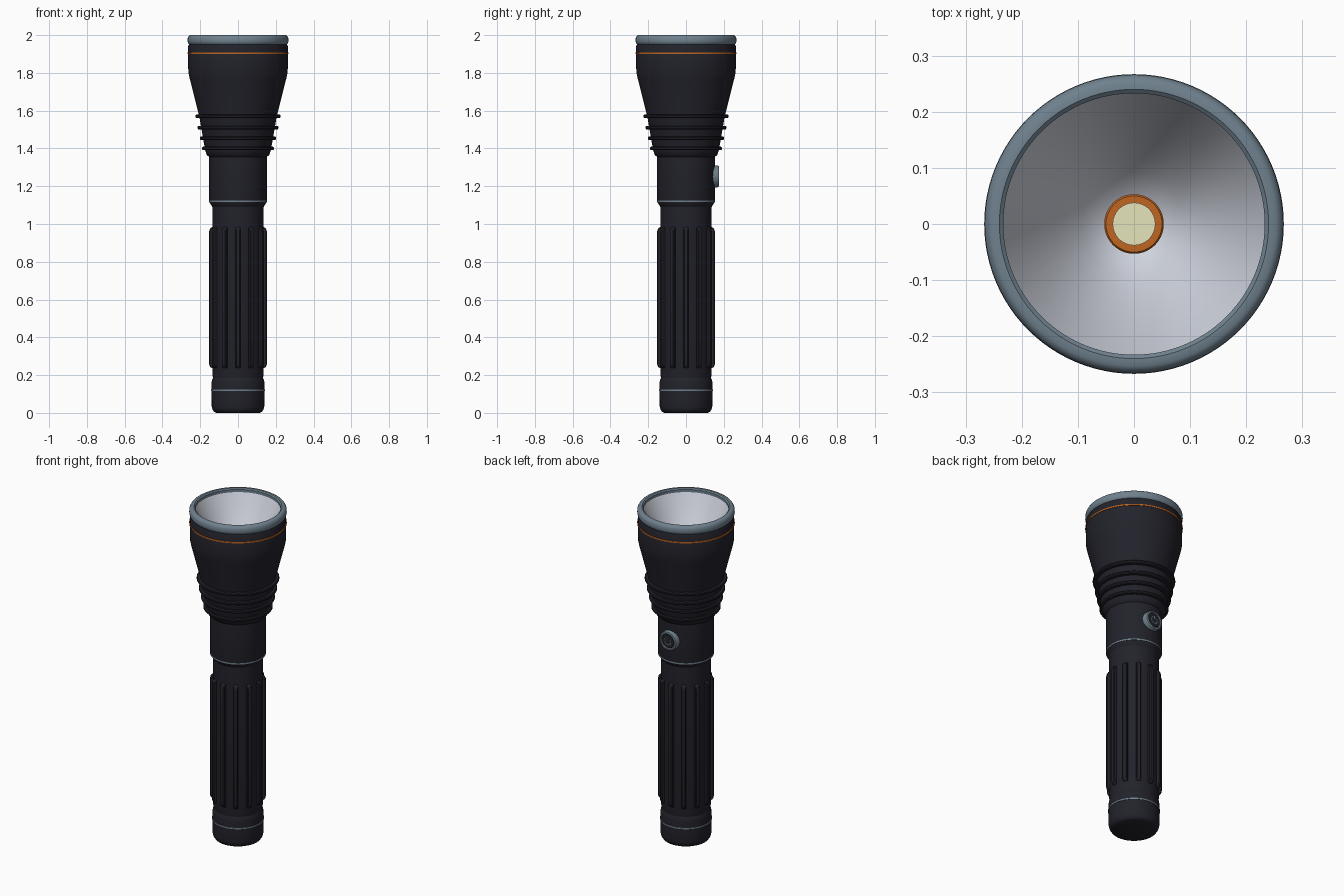
import bpy
import math
from mathutils import Matrix, Vector

if "Cube" in bpy.data.objects:
    bpy.data.objects.remove(bpy.data.objects["Cube"], do_unlink=True)


def material(name, r, g, b):
    m = bpy.data.materials.new(name)
    m.use_nodes = True
    m.diffuse_color = (r, g, b, 1)
    m.node_tree.nodes["Principled BSDF"].inputs["Base Color"].default_value = (r, g, b, 1)
    return m


BLACK = material("matte black", 0.016, 0.016, 0.024)
STEEL = material("blue grey steel", 0.16, 0.22, 0.27)
MIRROR = material("reflector silver", 0.62, 0.65, 0.72)
ORANGE = material("orange", 0.52, 0.13, 0.015)
LAMP = material("warm lamp", 0.78, 0.78, 0.5)


def build(name, verts, faces, mat, angle=35):
    mesh = bpy.data.meshes.new(name)
    mesh.from_pydata(verts, [], faces)
    mesh.materials.append(mat)
    obj = bpy.data.objects.new(name, mesh)
    bpy.context.collection.objects.link(obj)
    bpy.ops.object.select_all(action="DESELECT")
    obj.select_set(True)
    bpy.context.view_layer.objects.active = obj
    bpy.ops.object.shade_smooth_by_angle(angle=math.radians(angle))
    return obj


def lathe(name, profile, mat, steps=96, closed=False, caps=(False, False), angle=35):
    """Spin (radius, height) points, listed upwards on the outside, about z."""
    verts, faces = [], []
    for r, z in profile:
        for i in range(steps):
            a = math.tau * i / steps
            verts.append((r * math.cos(a), r * math.sin(a), z))
    n = len(profile)
    for k in range(n if closed else n - 1):
        lo, hi = k * steps, (k + 1) % n * steps
        for i in range(steps):
            j = (i + 1) % steps
            faces.append((lo + i, lo + j, hi + j, hi + i))
    if caps[0]:
        faces.append(tuple(reversed(range(steps))))
    if caps[1]:
        faces.append(tuple(range((n - 1) * steps, n * steps)))
    return build(name, verts, faces, mat, angle)


def band(name, r, z, height, mat, depth=0.012):
    h = height / 2
    return lathe(name, [(r - depth, z - h), (r, z - h), (r, z + h), (r - depth, z + h)],
                 mat, closed=True)


# Tail cap, grip tube and switch collar
lathe("tail_cap", [(0.115, 0), (0.127, 0.006), (0.135, 0.018), (0.139, 0.035),
                   (0.14, 0.16), (0.137, 0.175), (0.131, 0.19)], BLACK, caps=(True, True))
lathe("grip_tube", [(0.131, 0.18), (0.136, 0.205), (0.136, 1.1)], BLACK)
lathe("switch_collar", [(0.136, 1.09), (0.142, 1.1), (0.15, 1.112), (0.153, 1.125),
                        (0.153, 1.36)], BLACK)
band("tail_trim", 0.142, 0.12, 0.008, STEEL)
band("collar_trim", 0.153, 1.12, 0.008, STEEL)

# Raised grip ribs with rounded ends
RIBS = 12
for i in range(RIBS):
    spin = Matrix.Rotation(math.tau * i / RIBS, 4, "Z")
    section = [(-0.013, 0.12), (-0.013, 0.149), (-0.009, 0.154), (0.009, 0.154),
               (0.013, 0.149), (0.013, 0.12)]
    levels = [(0.235, -0.022), (0.24, -0.01), (0.25, -0.003), (0.265, 0),
              (0.955, 0), (0.97, -0.003), (0.98, -0.01), (0.985, -0.022)]
    verts, faces = [], []
    w = len(section)
    for z, drop in levels:
        verts += [spin @ Vector((x, -max(0.12, r + drop), z)) for x, r in section]
    for k in range(len(levels) - 1):
        for s in range(w - 1):
            a = k * w + s
            faces.append((a, a + w, a + w + 1, a + 1))
    faces += [tuple(range(w)), tuple(reversed(range(len(verts) - w, len(verts))))]
    rib = build(f"grip_rib_{i + 1}", verts, faces, BLACK)
    for f in rib.data.polygons:
        mid = f.center
        if f.normal.dot(Vector((mid.x, mid.y, 0))) < -0.01:
            rib.data.flip_normals()
            break

# Flared head and cooling fins
lathe("head_shell", [(0.153, 1.355), (0.165, 1.365), (0.174, 1.39), (0.205, 1.57),
                     (0.257, 1.775), (0.262, 1.8), (0.264, 1.83), (0.264, 1.94),
                     (0.258, 1.952)], BLACK)
for i, z in enumerate((1.4, 1.455, 1.51, 1.57)):
    r = 0.186 + 0.012 * i
    lathe(f"cooling_fin_{i + 1}", [(r - 0.03, z - 0.009), (r, z - 0.009), (r + 0.004, z - 0.004),
          (r + 0.004, z + 0.004), (r, z + 0.009), (r - 0.03, z + 0.009)], BLACK, closed=True)
band("head_stripe", 0.267, 1.905, 0.008, ORANGE)

# Bezel, reflector and lamp
lathe("bezel", [(0.233, 1.95), (0.258, 1.95), (0.265, 1.957), (0.267, 1.968), (0.266, 1.985),
                (0.261, 1.995), (0.253, 2), (0.24, 2), (0.233, 1.994)], STEEL, closed=True)
bowl = [(0.045 + 0.189 * t, 1.7 + 0.28 * t ** 1.4) for t in (1, 0.85, 0.7, 0.55, 0.4, 0.25, 0.1, 0)]
lathe("reflector", bowl, MIRROR, angle=60)
lathe("lamp_seat", [(0.053, 1.69), (0.053, 1.716), (0.05, 1.72), (0.038, 1.72)], ORANGE,
      caps=(False, True))
lathe("lamp", [(0.038, 1.715), (0.038, 1.725)], LAMP, caps=(False, True))

# Power button on the back of the collar
to_back = Matrix.Translation((0, 0, 1.252)) @ Matrix.Rotation(-math.pi / 2, 4, "X")
parts = [
    lathe("button_ring", [(0.042, 0.14), (0.058, 0.14), (0.058, 0.167), (0.054, 0.174),
                          (0.046, 0.176), (0.042, 0.172)], STEEL, 48, closed=True),
    lathe("button_cap", [(0.043, 0.14), (0.043, 0.168), (0.039, 0.172)], BLACK, 48,
          caps=(False, True)),
]


def plate(name, outline_pairs, y0, y1):
    """Thin strip through pairs of inner and outer points."""
    verts = [(x, y, z) for z in (y0, y1) for pair in outline_pairs for x, y in pair]
    n = 2 * len(outline_pairs)
    faces = []
    for k in range(0, n - 2, 2):
        faces.append((n + k, n + k + 1, n + k + 3, n + k + 2))
        faces += [(k + e, k + e + 2, n + k + e + 2, n + k + e) for e in (0, 1)]
    faces += [(0, 1, n + 1, n), (n - 2, n - 1, 2 * n - 1, 2 * n - 2)]
    return build(name, verts, faces, STEEL)


# Local -y of the button becomes up after turning it to the back
arc = []
for i in range(25):
    a = math.radians(-50 - 280 * i / 24)
    arc.append([(r * math.sin(a), -r * math.cos(a)) for r in (0.018, 0.023)])
parts.append(plate("power_arc", arc, 0.171, 0.174))
parts.append(plate("power_bar", [[(-0.0025, -0.004), (0.0025, -0.004)],
                                 [(-0.0025, -0.026), (0.0025, -0.026)]], 0.171, 0.174))
for p in parts:
    p.data.transform(to_back)
